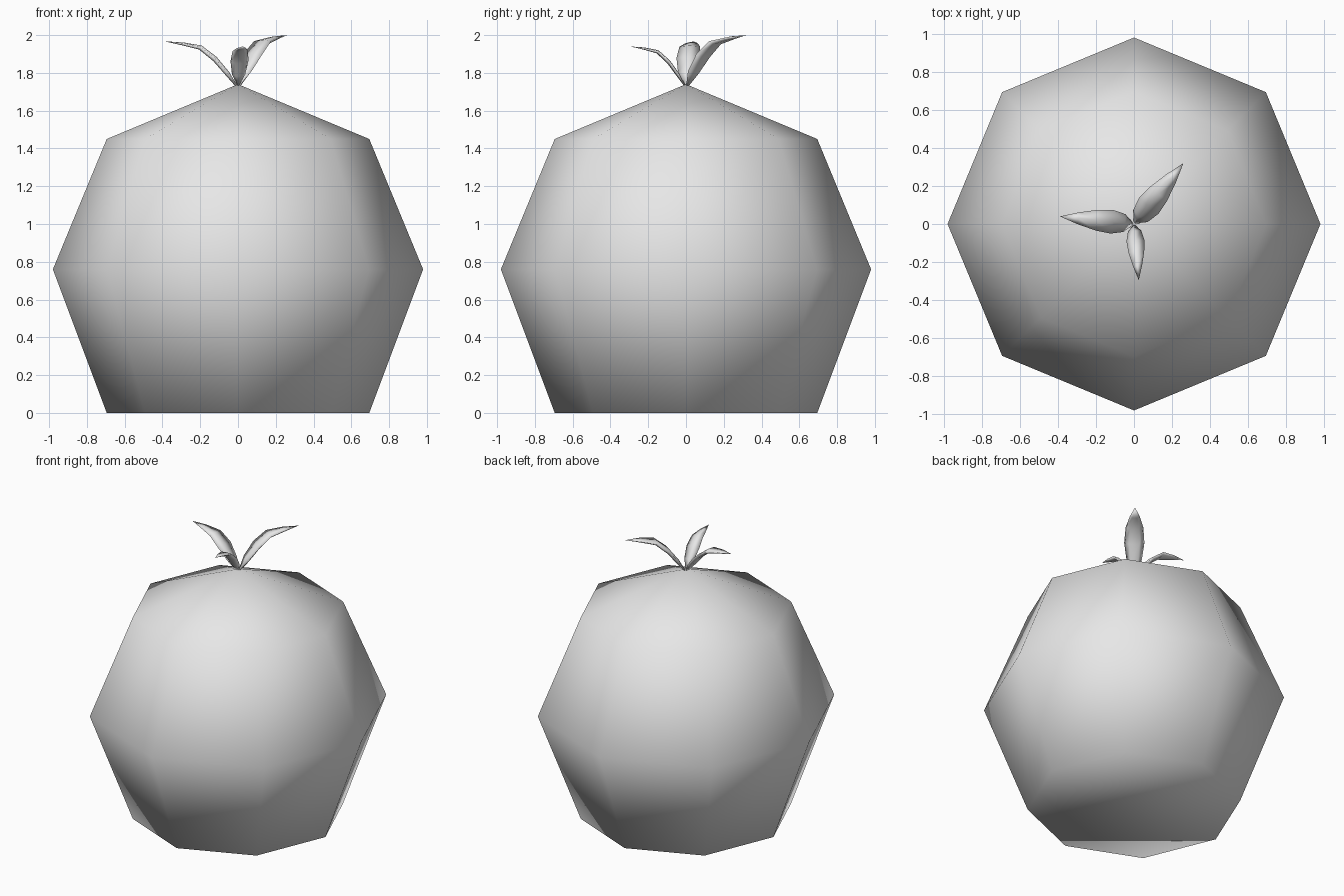
import bpy
import bmesh
from math import cos, sin, tau, atan2, hypot
from mathutils import Vector

cube = bpy.data.objects.get("Cube")
if cube:
    bpy.data.objects.remove(cube, do_unlink=True)

GREY = (0.8, 0.8, 0.8, 1.0)
mat = bpy.data.materials.new("light_grey")
mat.use_nodes = True
mat.diffuse_color = GREY
mat.node_tree.nodes["Principled BSDF"].inputs["Base Color"].default_value = GREY


def finish(bm, name):
    """Turn a bmesh into a smooth shaded object."""
    bmesh.ops.recalc_face_normals(bm, faces=bm.faces)
    for face in bm.faces:
        face.smooth = True
    mesh = bpy.data.meshes.new(name)
    bm.to_mesh(mesh)
    bm.free()
    mesh.materials.append(mat)
    obj = bpy.data.objects.new(name, mesh)
    bpy.context.collection.objects.link(obj)
    return obj


def bridge(bm, lower, upper):
    n = len(lower)
    for i in range(n):
        j = (i + 1) % n
        bm.faces.new((lower[i], lower[j], upper[j], upper[i]))


def fan(bm, ring, tip):
    for i in range(len(ring)):
        bm.faces.new((ring[i], ring[(i + 1) % len(ring)], tip))


# Fruit body: eight-sided low-poly ball with a flat base
def make_body():
    bm = bmesh.new()
    rings = [[bm.verts.new((r * cos(tau * i / 8), r * sin(tau * i / 8), z)) for i in range(8)]
             for r, z in ((0.695, 0.0), (0.98, 0.76), (0.695, 1.45))]
    bm.faces.new(rings[0][::-1])
    bridge(bm, rings[0], rings[1])
    bridge(bm, rings[1], rings[2])
    fan(bm, rings[2], bm.verts.new((0, 0, 1.74)))
    return finish(bm, "fruit_body")


# Leaf: thin cupped blade arching outward; sections are
# (distance along, height, half width, thickness) relative to its reach and rise
SECTIONS = (
    (0.02, 0.0, 0.02, 0.02),
    (0.13, 0.28, 0.12, 0.045),
    (0.30, 0.62, 0.16, 0.05),
    (0.50, 0.88, 0.14, 0.045),
    (0.75, 0.96, 0.08, 0.03),
)


def make_leaf(name, tip_x, tip_y, tip_z):
    bm = bmesh.new()
    reach, rise = hypot(tip_x, tip_y), tip_z - 1.735
    angle = atan2(tip_y, tip_x)
    out = Vector((cos(angle), sin(angle), 0))
    side = Vector((-sin(angle), cos(angle), 0))
    up = Vector((0, 0, 1))
    rings = []
    for along, height, half, thick in SECTIONS:
        centre = out * along * reach + up * (1.735 + height * rise)
        # Thickness points across the rising blade
        lean = (up - out * (1 - along)).normalized() * thick * reach
        wide = side * half * reach
        points = (centre - wide, centre - wide * 0.5 - lean, centre + wide * 0.5 - lean,
                  centre + wide, centre + lean * 0.35)
        rings.append([bm.verts.new(p) for p in points])
    bm.faces.new(rings[0][::-1])
    for lower, upper in zip(rings, rings[1:]):
        bridge(bm, lower, upper)
    fan(bm, rings[-1], bm.verts.new((tip_x, tip_y, tip_z)))
    return finish(bm, name)


make_body()
make_leaf("right_leaf", -0.39, 0.04, 1.967)
make_leaf("back_left_leaf", 0.26, 0.32, 2.0)
make_leaf("front_leaf", 0.025, -0.295, 1.94)
